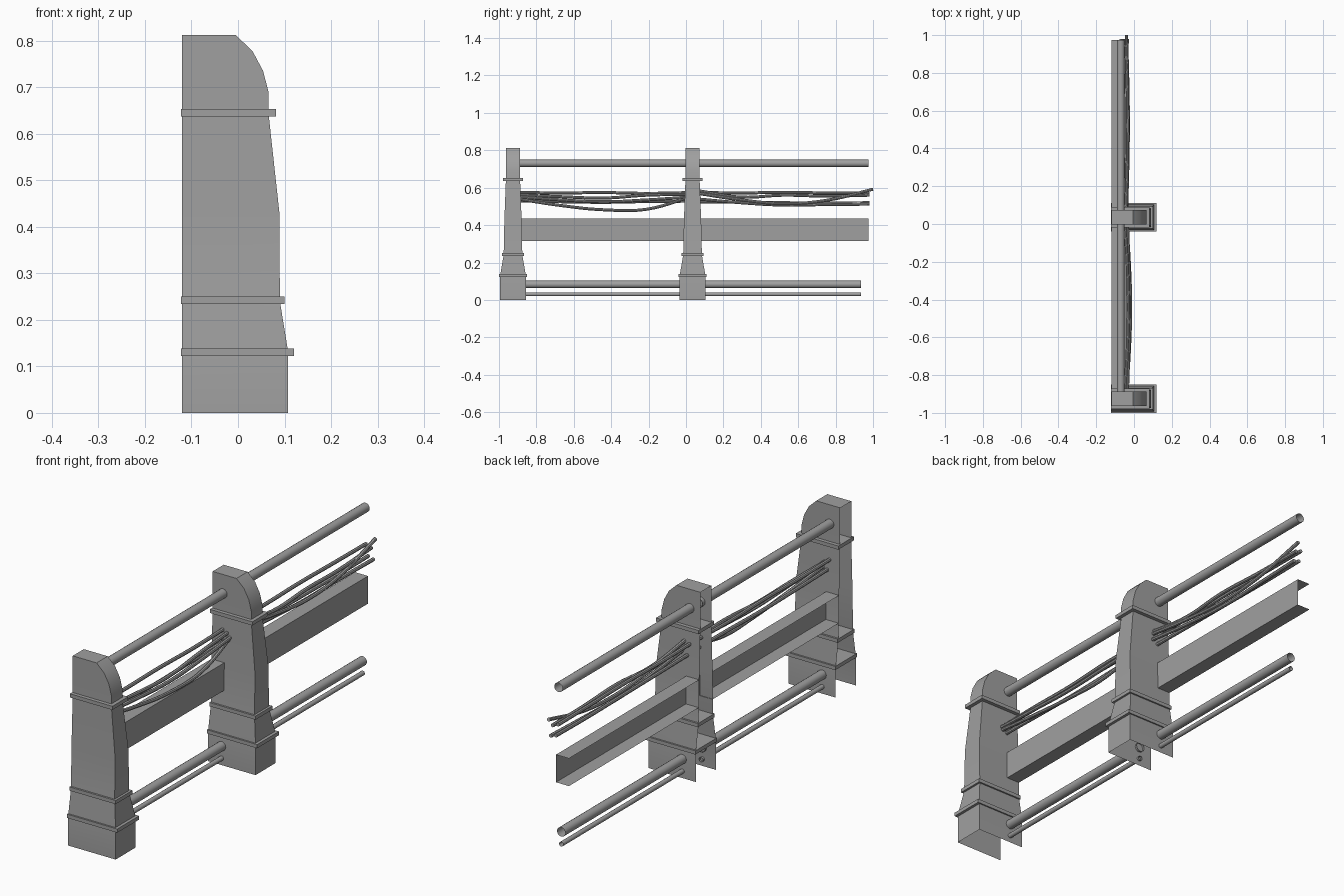
import bpy, bmesh, math
from mathutils import Matrix, Vector

cube = bpy.data.objects.get("Cube")
if cube:
    bpy.data.objects.remove(cube)

grey = bpy.data.materials.new("plain_grey")
grey.use_nodes = True
grey.diffuse_color = (0.35, 0.35, 0.35, 1)
grey.node_tree.nodes["Principled BSDF"].inputs["Base Color"].default_value = grey.diffuse_color

BACK = -0.12            # open rear plane of the posts
POSTS = (-0.925, 0.035)  # post centres along y
SPAN = POSTS[1] - POSTS[0]


def finish(name, bm, smooth=True):
    mesh = bpy.data.meshes.new(name)
    bm.to_mesh(mesh)
    bm.free()
    mesh.materials.append(grey)
    obj = bpy.data.objects.new(name, mesh)
    bpy.context.collection.objects.link(obj)
    if smooth:
        bpy.ops.object.select_all(action='DESELECT')
        obj.select_set(True)
        bpy.context.view_layer.objects.active = obj
        bpy.ops.object.shade_smooth_by_angle(angle=math.radians(30))
    return obj


# Hollow post shell, open at the back and bottom: (height, front x, half width)
SECTIONS = [(0, .108, .069), (.13, .108, .069), (.24, .09, .05), (.43, .089, .046),
            (.64, .066, .038), (.688, .066, .038), (.735, .054, .038),
            (.778, .031, .038), (.812, -.005, .038)]


def post(name, cy):
    bm = bmesh.new()
    rows = []
    for z, x, h in SECTIONS:
        outline = [(BACK, -h), (x, -h), (x, h), (BACK, h)]
        rows.append([bm.verts.new((px, cy + py, z)) for px, py in outline])
    for low, high in zip(rows, rows[1:]):
        for i in range(3):
            bm.faces.new((low[i], low[i + 1], high[i + 1], high[i]))
    bm.faces.new(rows[-1])
    finish(name, bm)


# Moulding bands: (height, front x, half width)
BANDS = [(.13, .12, .075), (.242, .1, .058), (.645, .082, .054)]


def band(name, cy, z, x, h):
    bm = bmesh.new()
    back = BACK - .002
    size = Matrix.Diagonal((x - back, 2 * h, .016, 1))
    bmesh.ops.create_cube(bm, size=1, matrix=Matrix.Translation(((x + back) / 2, cy, z)) @ size)
    finish(name, bm, False)


# Open-ended tube running along y
def pipe(name, x, z, r, y0, y1):
    bm = bmesh.new()
    place = Matrix.Translation((x, (y0 + y1) / 2, z)) @ Matrix.Rotation(math.pi / 2, 4, 'X')
    bmesh.ops.create_cone(bm, cap_ends=False, segments=16, radius1=r, radius2=r,
                          depth=y1 - y0, matrix=place)
    finish(name, bm)


# Sheet channel beam with flanges towards the back
def channel(name, y0, y1):
    bm = bmesh.new()
    web = -.058
    profile = [(BACK, .315), (web, .315), (web, .435), (BACK, .435)]
    ends = [[bm.verts.new((x, y, z)) for x, z in profile] for y in (y0, y1)]
    for i in range(3):
        bm.faces.new((ends[0][i], ends[1][i], ends[1][i + 1], ends[0][i + 1]))
    finish(name, bm, False)


# Loose cable through evenly spaced heights, wandering sideways
def cable(name, x, sway, heights, y0, y1):
    curve = bpy.data.curves.new(name, 'CURVE')
    curve.dimensions = '3D'
    curve.bevel_depth = .008
    curve.bevel_resolution = 2
    curve.resolution_u = 6
    curve.use_fill_caps = True
    spline = curve.splines.new('BEZIER')
    count = len(heights)
    spline.bezier_points.add(count - 1)
    for i, (point, z) in enumerate(zip(spline.bezier_points, heights)):
        t = i / (count - 1)
        point.co = Vector((x + sway * math.sin(math.pi * t), y0 + t * (y1 - y0), z))
        point.handle_left_type = point.handle_right_type = 'AUTO'
    curve.materials.append(grey)
    obj = bpy.data.objects.new(name, curve)
    bpy.context.collection.objects.link(obj)
    bpy.ops.object.select_all(action='DESELECT')
    obj.select_set(True)
    bpy.context.view_layer.objects.active = obj
    bpy.ops.object.convert(target='MESH')
    bpy.ops.object.shade_smooth_by_angle(angle=math.radians(40))


# Cables of each bay: (x, sway, heights)
CABLES = {
    "near": [(-.07, 0, (.575, .572, .574, .57, .574)),
             (-.05, .02, (.562, .552, .545, .56, .565)),
             (-.035, .01, (.55, .535, .525, .535, .55)),
             (-.06, 0, (.53, .525, .522, .526, .528)),
             (-.04, .022, (.54, .505, .482, .485, .55))],
    "far": [(-.07, 0, (.575, .572, .575, .572, .57)),
            (-.045, .012, (.585, .55, .56, .555, .56)),
            (-.04, .01, (.57, .535, .515, .535, .592)),
            (-.06, 0, (.525, .522, .52, .518, .52)),
            (-.035, -.01, (.54, .52, .507, .51, .512))],
}

for bay, cy in zip(("near", "far"), POSTS):
    post(bay + "_post", cy)
    for part, spec in zip(("base_band", "lower_band", "upper_band"), BANDS):
        band(f"{bay}_{part}", cy, *spec)
    pipe(bay + "_top_rail", -.07, .73, .02, cy + .025, cy + .94)
    pipe(bay + "_base_pipe", -.055, .083, .02, cy + .055, cy + .9)
    pipe(bay + "_thin_pipe", -.055, .03, .01, cy + .055, cy + .9)
    # the first bay stops at the wall of the next post
    channel(bay + "_channel_beam", cy + .046, cy + (.94 if bay == "far" else SPAN - .046))
    for i, (x, sway, heights) in enumerate(CABLES[bay]):
        reach = .965 if bay == "far" and i == 2 else .945
        cable(f"{bay}_cable_{i + 1}", x, sway, heights, cy + .025, cy + reach)
